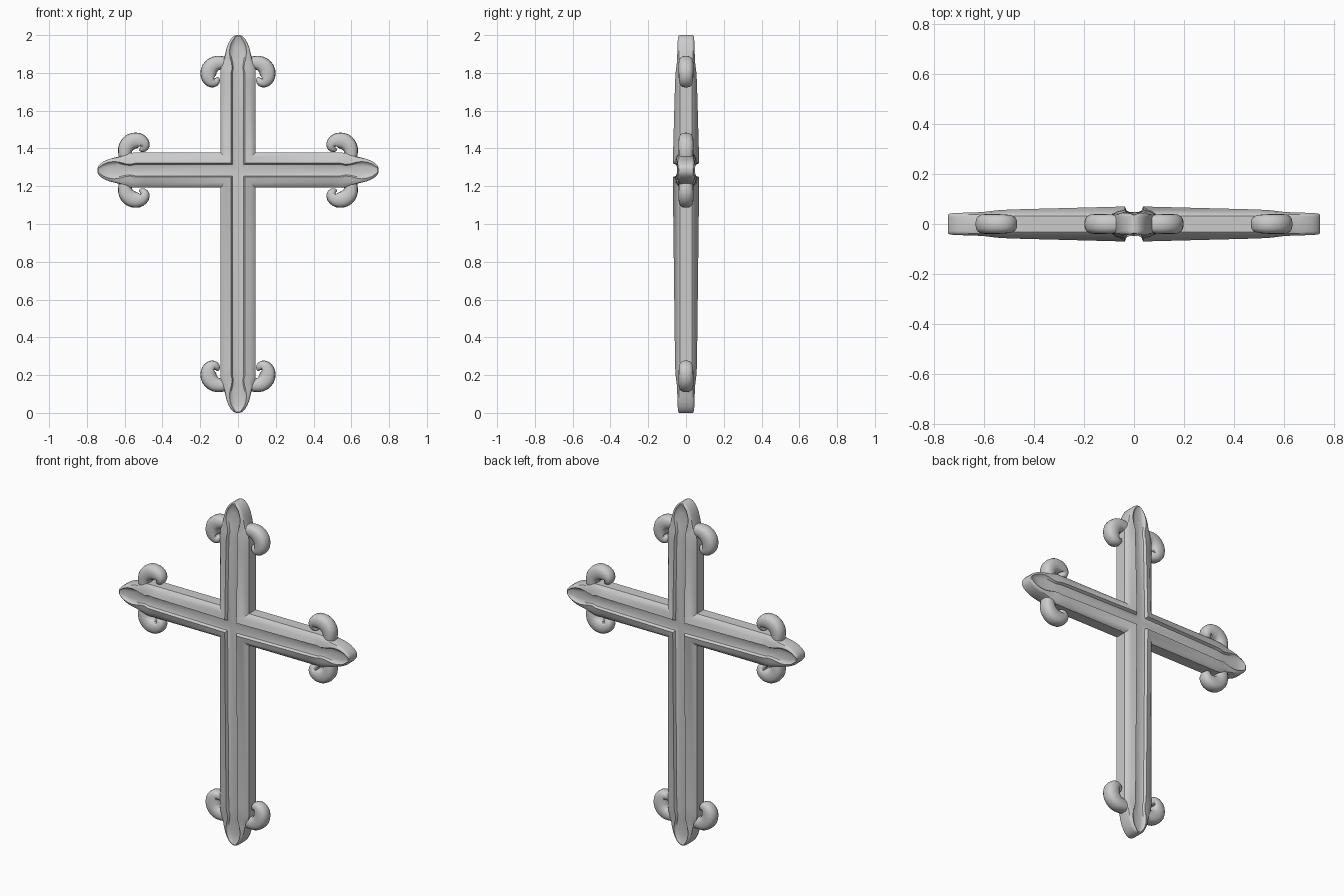
import bpy, bmesh, math
from mathutils import Vector

if "Cube" in bpy.data.objects:
    bpy.data.objects.remove(bpy.data.objects["Cube"])

CZ = 1.285                                   # height of the crossing
ARMS = [(0, 0.715), (90, 0.745), (180, 1.285), (270, 0.745)]


def place(u, y, t, deg):
    a = math.radians(deg)
    return (u * math.cos(a) + t * math.sin(a), y, CZ - u * math.sin(a) + t * math.cos(a))


def skin(bm, rings):
    n = len(rings[0])
    for a, b in zip(rings, rings[1:]):
        for i in range(n):
            bm.faces.new((a[i], a[(i + 1) % n], b[(i + 1) % n], b[i]))


def finish(bm, name, angle):
    bmesh.ops.remove_doubles(bm, verts=bm.verts, dist=0.0004)
    bmesh.ops.recalc_face_normals(bm, faces=bm.faces)
    me = bpy.data.meshes.new(name)
    bm.to_mesh(me)
    bm.free()
    ob = bpy.data.objects.new(name, me)
    bpy.context.collection.objects.link(ob)
    bpy.ops.object.select_all(action='DESELECT')
    ob.select_set(True)
    bpy.context.view_layer.objects.active = ob
    bpy.ops.object.shade_smooth_by_angle(angle=math.radians(angle))
    return ob


def section(w, s, g, h, depth):
    # grooved cross-section: flat side, slope up to the ridge, sunken channel
    m = (w + g) / 2
    q = [(w, s * 0.8), (w - (w - g) * 0.12, s), (m, s + (h - s) * 0.6), (g, h),
         (g * 0.8, h - depth * 0.75), (g * 0.45, h - depth)]
    front = q + [(0, h - depth)] + [(-u, y) for u, y in reversed(q)]
    return [(u, -y) for u, y in front] + [(u, y) for u, y in reversed(front)]


# distance from tip, half width, side height, ridge half width, ridge height, groove depth
TIP = [(0.25, 0.093, 0.040, 0.037, 0.058, 0.020),
       (0.20, 0.093, 0.040, 0.037, 0.055, 0.018),
       (0.175, 0.091, 0.040, 0.031, 0.052, 0.016),
       (0.15, 0.083, 0.039, 0.034, 0.049, 0.015),
       (0.12, 0.073, 0.038, 0.042, 0.047, 0.015),
       (0.09, 0.066, 0.038, 0.046, 0.046, 0.015),
       (0.06, 0.058, 0.037, 0.042, 0.045, 0.014),
       (0.035, 0.047, 0.036, 0.033, 0.044, 0.012),
       (0.018, 0.036, 0.035, 0.021, 0.043, 0.006),
       (0.006, 0.023, 0.034, 0.012, 0.041, 0.001),
       (0.0, 0.010, 0.033, 0.006, 0.037, 0.0)]

# four grooved arms, mitred together at the crossing
bm = bmesh.new()
for deg, length in ARMS:
    root = section(0.093, 0.040, 0.037, 0.070, 0.022)
    rings = [[bm.verts.new(place(u, y, abs(u), deg)) for u, y in root]]
    for d, *dims in TIP:
        rings.append([bm.verts.new(place(u, y, length - d, deg)) for u, y in section(*dims)])
    skin(bm, rings)
    bm.faces.new(rings[-1])
finish(bm, "cross_body", 38)

# scroll path: lateral offset, distance from tip, in-plane radius, depth radius
SCROLL = [(0.035, 0.150, 0.028, 0.034), (0.080, 0.146, 0.034, 0.038),
          (0.122, 0.152, 0.040, 0.040), (0.151, 0.180, 0.043, 0.040),
          (0.156, 0.218, 0.041, 0.039), (0.140, 0.244, 0.034, 0.036),
          (0.120, 0.246, 0.025, 0.031), (0.110, 0.231, 0.014, 0.022),
          (0.112, 0.222, 0.004, 0.008)]


def smooth_path(pts, steps=3):
    p = [Vector(v) for v in pts]
    p = [2 * p[0] - p[1]] + p + [2 * p[-1] - p[-2]]
    out = []
    for i in range(1, len(p) - 2):
        a, b, c, e = p[i - 1:i + 3]
        for k in range(steps):
            t = k / steps
            out.append(0.5 * (2 * b + (c - a) * t + (2 * a - 5 * b + 4 * c - e) * t * t
                              + (3 * b - a - 3 * c + e) * t ** 3))
    return out + [p[-2]]


def soft(v):
    return math.copysign(abs(v) ** 0.8, v)


# a curled scroll on each side of every arm end
path = smooth_path(SCROLL)
names = ["top", "right", "bottom", "left"]
for (deg, length), label in zip(ARMS, names):
    for side in (1, -1):
        bm = bmesh.new()
        rings = []
        for i, (u, d, r, ry) in enumerate(path):
            a, b = path[max(i - 1, 0)], path[min(i + 1, len(path) - 1)]
            tan = Vector((b[0] - a[0], b[1] - a[1])).normalized()
            ring = []
            for k in range(16):
                f = 2 * math.pi * k / 16
                c = soft(math.cos(f)) * r
                ring.append(bm.verts.new(place(side * (u - tan.y * c), soft(math.sin(f)) * ry,
                                               length - (d + tan.x * c), deg)))
            rings.append(ring)
        skin(bm, rings)
        bm.faces.new(rings[0])
        bm.faces.new(rings[-1])
        finish(bm, f"{label}_scroll_{'a' if side > 0 else 'b'}", 60)
